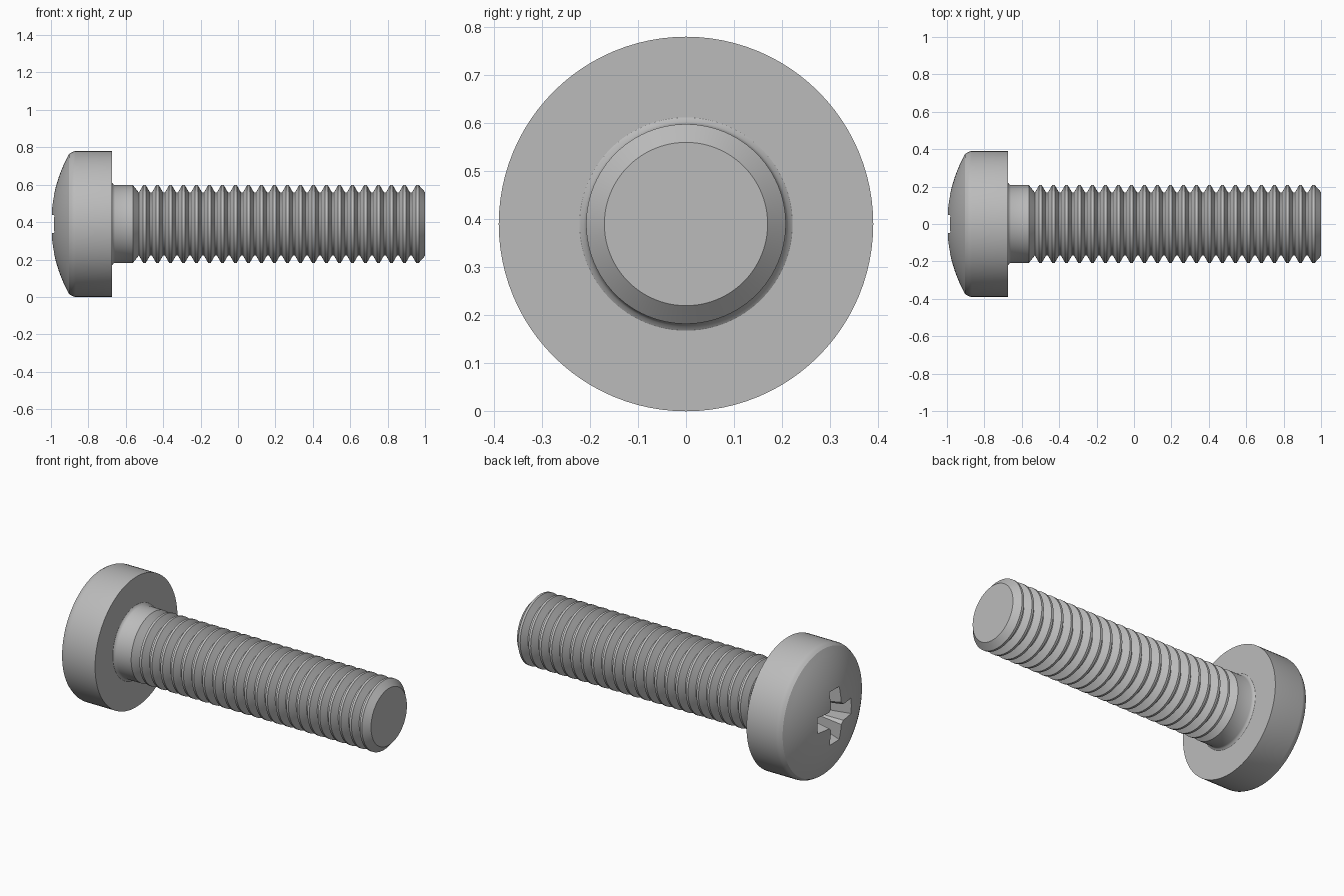
import bpy, bmesh, math
from mathutils import Matrix

if "Cube" in bpy.data.objects:
    bpy.data.objects.remove(bpy.data.objects["Cube"], do_unlink=True)

AXIS_Z = 0.39
SEGMENTS = 96

steel = bpy.data.materials.new("grey steel")
steel.use_nodes = True
steel.diffuse_color = (0.5, 0.5, 0.5, 1)
steel.node_tree.nodes["Principled BSDF"].inputs["Base Color"].default_value = (0.5, 0.5, 0.5, 1)


def add_object(name, bm):
    bmesh.ops.recalc_face_normals(bm, faces=bm.faces)
    mesh = bpy.data.meshes.new(name)
    bm.to_mesh(mesh)
    bm.free()
    mesh.materials.append(steel)
    obj = bpy.data.objects.new(name, mesh)
    bpy.context.collection.objects.link(obj)
    return obj


def revolve(name, profile):
    """Closed solid turned about the screw axis from (x, radius) points."""
    bm = bmesh.new()
    rings = []
    for x, r in profile:
        if r == 0:
            rings.append([bm.verts.new((x, 0, AXIS_Z))] * SEGMENTS)
            continue
        angles = [2 * math.pi * i / SEGMENTS for i in range(SEGMENTS)]
        rings.append([bm.verts.new((x, r * math.sin(a), AXIS_Z + r * math.cos(a))) for a in angles])
    for a, b in zip(rings, rings[1:]):
        for i in range(SEGMENTS):
            j = (i + 1) % SEGMENTS
            bm.faces.new(dict.fromkeys((a[i], a[j], b[j], b[i])))
    return add_object(name, bm)


def frustum(bm, top, bottom, depth, turn):
    """Tapered block sunk into the head; top and bottom are (width, length)."""
    rows = []
    for x, (w, l) in ((-1.05, top), (-1 + depth, bottom)):
        rows.append([bm.verts.new((x, sy * w / 2, sz * l / 2))
                     for sy, sz in ((-1, -1), (1, -1), (1, 1), (-1, 1))])
    a, b = rows
    bm.faces.new(a)
    bm.faces.new(b)
    for i in range(4):
        j = (i + 1) % 4
        bm.faces.new((a[i], a[j], b[j], b[i]))
    bmesh.ops.transform(bm, verts=a + b, matrix=Matrix.Translation((0, 0, AXIS_Z))
                        @ Matrix.Rotation(turn, 4, 'X'))


# Pan head: shallow dome, rounded rim, flat underside
DOME_R = 0.772
dome = []
for i in range(13):
    r = 0.375 * i / 12
    dome.append((-1 + DOME_R - math.sqrt(DOME_R ** 2 - r * r), r))
rim = [(-0.89, 0.383), (-0.88, 0.388), (-0.868, 0.39)]
head = revolve("screw_head", dome + rim + [(-0.674, 0.39), (-0.674, 0)])

# Cross recess: two tapered slots and a tapered square centre
for label, top, bottom, depth, turn in (
        ("upright", (0.104, 0.37), (0.07, 0.2), 0.17, 0),
        ("level", (0.104, 0.37), (0.07, 0.2), 0.17, math.pi / 2),
        ("centre", (0.18, 0.18), (0.1, 0.1), 0.19, math.pi / 4)):
    bm = bmesh.new()
    frustum(bm, top, bottom, depth, turn)
    cutter = add_object("recess_cutter_" + label, bm)
    cutter.hide_render = True
    cutter.hide_set(True)
    cut = head.modifiers.new("recess " + label, 'BOOLEAN')
    cut.operation = 'DIFFERENCE'
    cut.solver = 'EXACT'
    cut.object = cutter

# Bake the recess, then remove the cutters
bpy.context.view_layer.update()
baked = bpy.data.meshes.new_from_object(head.evaluated_get(bpy.context.evaluated_depsgraph_get()))
head.modifiers.clear()
head.data = baked
for obj in [o for o in bpy.data.objects if o.name.startswith("recess_cutter")]:
    bpy.data.objects.remove(obj, do_unlink=True)

# Shank: fillet under the head, plain neck, ring threads, flat tip
CREST, ROOT, PITCH, COUNT = 0.208, 0.168, 0.0695, 22
shank = [(-0.69, 0), (-0.69, 0.222), (-0.674, 0.222), (-0.668, 0.213), (-0.658, CREST), (-0.562, CREST)]
for i in range(COUNT):
    x = -0.5 + i * PITCH
    shank += [(x - 0.03, ROOT), (x - 0.007, CREST), (x + 0.007, CREST)]
    if i < COUNT - 1:
        shank.append((x + 0.03, ROOT))
shank += [(1, 0.17), (1, 0)]
threaded_shank = revolve("threaded_shank", shank)

# Smooth round surfaces with crisp edges
bpy.ops.object.select_all(action='DESELECT')
for obj in (head, threaded_shank):
    obj.select_set(True)
bpy.context.view_layer.objects.active = head
bpy.ops.object.shade_smooth_by_angle(angle=math.radians(30))
